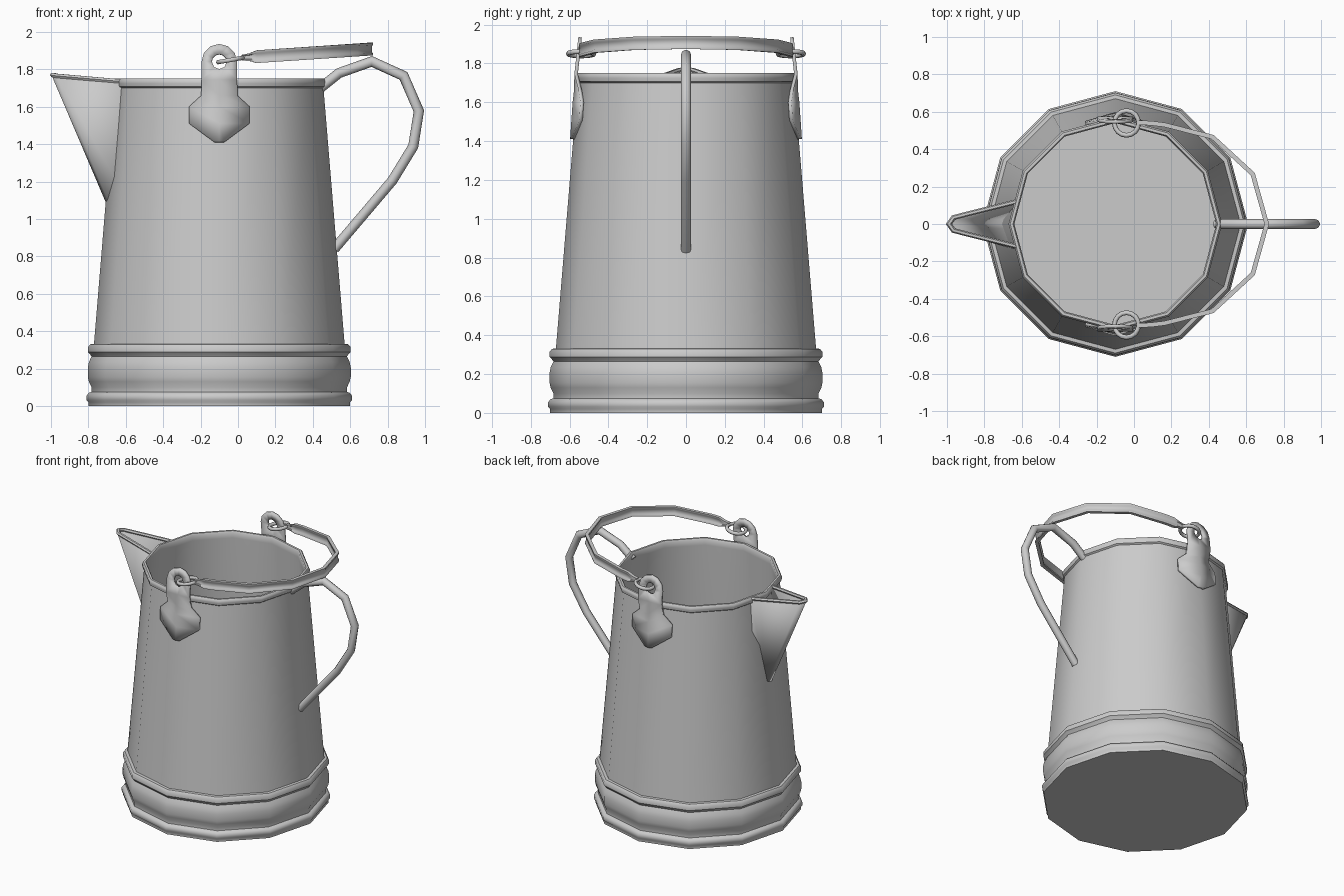
import bpy, bmesh, math
from mathutils import Vector, Matrix

if "Cube" in bpy.data.objects:
    bpy.data.objects.remove(bpy.data.objects["Cube"])

CX = -0.1  # body axis


def finish(name, bm, thickness=0, angle=40):
    bmesh.ops.remove_doubles(bm, verts=bm.verts, dist=1e-4)
    bmesh.ops.recalc_face_normals(bm, faces=bm.faces)
    me = bpy.data.meshes.new(name)
    bm.to_mesh(me)
    bm.free()
    ob = bpy.data.objects.new(name, me)
    bpy.context.collection.objects.link(ob)
    if thickness:
        mod = ob.modifiers.new("thickness", 'SOLIDIFY')
        mod.thickness, mod.offset = thickness, 0
    bpy.ops.object.select_all(action='DESELECT')
    bpy.context.view_layer.objects.active = ob
    ob.select_set(True)
    bpy.ops.object.shade_smooth_by_angle(angle=math.radians(angle))
    return ob


def skin(bm, rings, closed=True):
    n = len(rings[0])
    for a, b in zip(rings, rings[1:]):
        for i in range(n if closed else n - 1):
            j = (i + 1) % n
            bm.faces.new((a[i], a[j], b[j], b[i]))


def sweep(name, path, section, up, scales=None):
    """Mitred sweep of a closed section along a path, keeping 'up' fixed."""
    bm = bmesh.new()
    pts, up, rings = [Vector(p) for p in path], Vector(up), []
    for i, p in enumerate(pts):
        d1 = (p - pts[max(i - 1, 0)]).normalized()
        d2 = (pts[min(i + 1, len(pts) - 1)] - p).normalized()
        t = (d1 + d2).normalized()
        n = up.cross(t).normalized()
        miter = 1 / max(0.6, t.dot(d2 if d2.length else d1))
        s = scales[i] if scales else 1
        rings.append([bm.verts.new(p + n * a * miter + up * b * s) for a, b in section])
    skin(bm, rings)
    bm.faces.new(rings[0])
    bm.faces.new(rings[-1])
    return finish(name, bm, angle=50)


def circle(r, n=8):
    return [(r * math.cos(2 * math.pi * i / n), r * math.sin(2 * math.pi * i / n)) for i in range(n)]


# Body: twelve-sided lathe with base beads, rolled rim, inner wall and floor
profile = [(0.70, 0), (0.70, 0.02), (0.71, 0.032), (0.71, 0.055), (0.698, 0.07), (0.683, 0.075),
           (0.683, 0.10), (0.697, 0.13), (0.703, 0.155), (0.703, 0.205), (0.697, 0.235), (0.683, 0.265),
           (0.69, 0.275), (0.702, 0.288), (0.702, 0.315), (0.69, 0.33), (0.67, 0.332),
           (0.557, 1.70), (0.568, 1.708), (0.571, 1.725), (0.571, 1.738), (0.562, 1.75),
           (0.547, 1.75), (0.54, 1.738), (0.54, 1.70), (0.655, 0.332), (0.67, 0.02)]
bm = bmesh.new()
rings = [[bm.verts.new((CX + r * math.cos(math.radians(30 * k)), r * math.sin(math.radians(30 * k)), z))
          for k in range(12)] for r, z in profile]
skin(bm, rings)
bm.faces.new(rings[0])
bm.faces.new(rings[-1])
finish("body", bm)

# Spout: open V-shaped trough with a rolled lip
top = [(-0.62, 0.122, 1.735), (-0.965, 0.035, 1.765), (-0.99, 0, 1.77)]
low = [(-0.655, 0.125, 1.22), (-0.69, 0.03, 1.1), (-0.70, 0, 1.09)]


def both_sides(pts):
    return pts + [(x, -y, z) for x, y, z in reversed(pts[:-1])]


bm = bmesh.new()
skin(bm, [[bm.verts.new(p) for p in both_sides(row)] for row in (top, low)], closed=False)
finish("spout", bm, thickness=0.014)
sweep("spout_lip", both_sides(top), circle(0.013, 6), (0, 0, 1))

# Rear handle
sweep("rear_handle",
      [(0.44, 0, 1.70), (0.54, 0, 1.78), (0.715, 0, 1.842), (0.885, 0, 1.765), (0.967, 0, 1.577),
       (0.937, 0, 1.388), (0.825, 0, 1.205), (0.515, 0, 0.84)],
      circle(0.027), (0, 1, 0))

# Bail handle: ribbed band bent into half a loop, pinched at its ends
half = [(0.02, 0.543), (0.06, 0.541), (0.10, 0.538), (0.165, 0.53), (0.42, 0.465), (0.635, 0.267), (0.71, 0)]
xy = half + [(x, -y) for x, y in reversed(half[:-1])]
squeeze = [0.45, 0.6, 1, 1, 1, 1, 1]
edge = [(0.012, -0.034), (0.012, -0.022), (0.006, -0.016), (0.006, 0.016), (0.012, 0.022), (0.012, 0.034)]
sweep("bail_handle", [(x, y, 1.861 + 0.067 * x) for x, y in xy],
      edge + [(-a, -b) for a, b in edge], (0, 0, 1), squeeze + squeeze[-2::-1])


# Ears: pierced tabs with a shield-shaped foot that wraps the body
def ear_point(x, z, s):
    levels = [(1.41, 0.588), (1.5, 0.582), (1.6, 0.575), (1.66, 0.568), (1.745, 0.566), (1.94, 0.545)]
    for (z0, y0), (z1, y1) in zip(levels, levels[1:]):
        if z <= z1:
            break
    y = y0 + (y1 - y0) * (z - z0) / (z1 - z0)
    wrap = 0.25 if z < 1.7 else 0
    return (CX + x, s * (y - wrap * abs(x)), z)


for side, s in (("front", -1), ("back", 1)):
    bm = bmesh.new()
    outer, hole = [], []
    for deg in list(range(0, 181, 30)) + [225, 270, 315]:
        c, d = math.cos(math.radians(deg)), math.sin(math.radians(deg))
        k = 0.095 / max(abs(c), abs(d)) if deg > 180 else 0.095
        outer.append(bm.verts.new(ear_point(c * k, 1.84 + d * k, s)))
        hole.append(bm.verts.new(ear_point(c * 0.04, 1.84 + d * 0.04, s)))
    skin(bm, [outer, hole])
    foot = [(0.095, 1.745), (0.095, 1.66), (0.16, 1.6), (0.16, 1.51), (0.025, 1.41)]
    skin(bm, [[bm.verts.new(ear_point(x, z, s)) for x in (-w, 0, w)] for w, z in foot], closed=False)
    finish(side + "_ear", bm, thickness=0.018)

    # Ring linking ear and bail
    bpy.ops.mesh.primitive_torus_add(major_segments=16, minor_segments=6, major_radius=0.066,
                                     minor_radius=0.013, location=(-0.04, s * 0.54, 1.85),
                                     rotation=(0, math.radians(-10), 0))
    ring = bpy.context.object
    ring.name = side + "_ring"
    bpy.ops.object.shade_smooth_by_angle(angle=math.radians(65))
